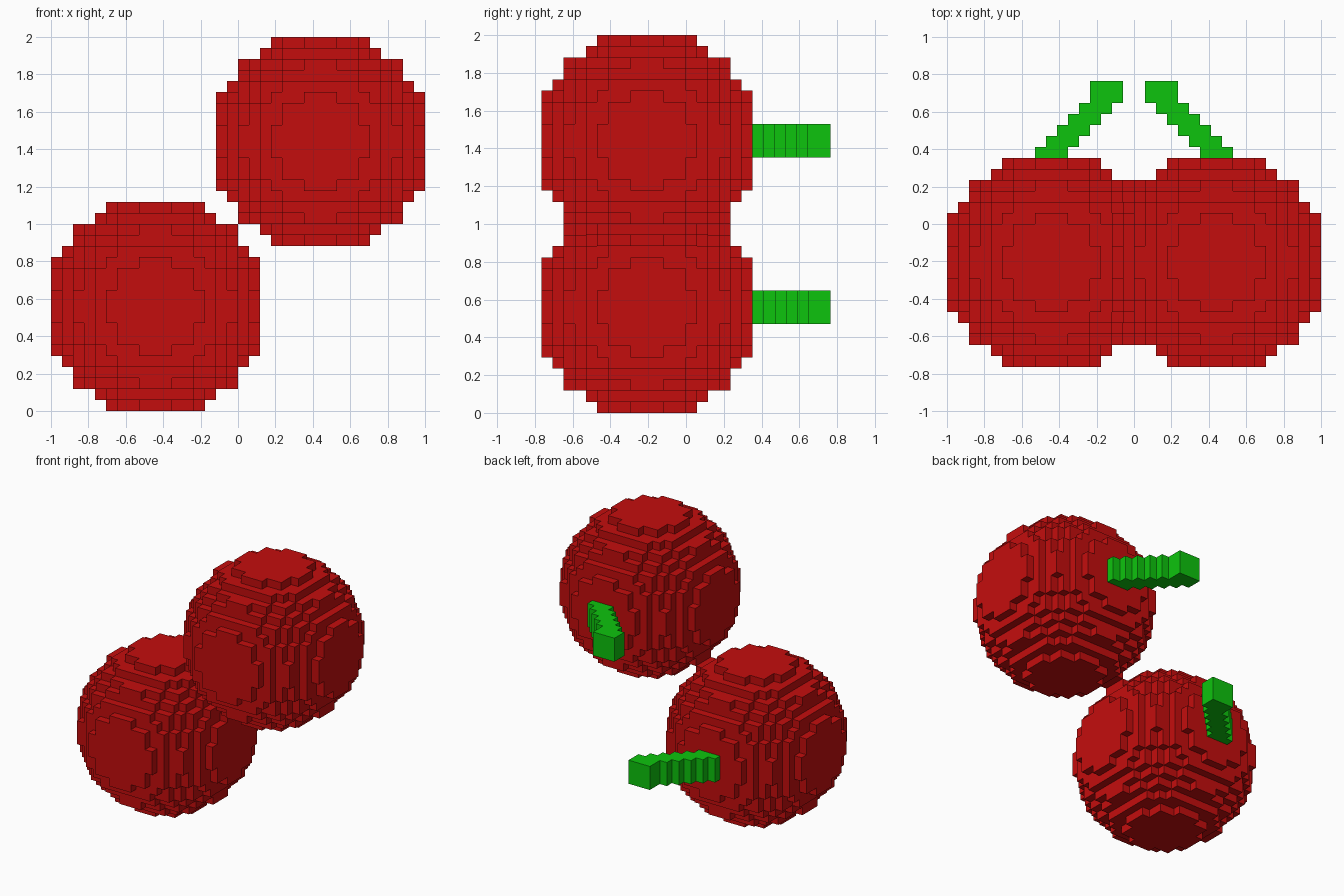
import bpy
import bmesh
from mathutils import Vector

if "Cube" in bpy.data.objects:
    bpy.data.objects.remove(bpy.data.objects["Cube"])

V = 2 / 34          # size of one cube cell
R = 9               # whole cells from fruit centre to its outer layer
CENTRE_Y = -0.765 + (R + 0.5) * V


def material(name, rgb):
    mat = bpy.data.materials.new(name)
    mat.diffuse_color = (*rgb, 1)
    mat.use_nodes = True
    mat.node_tree.nodes["Principled BSDF"].inputs["Base Color"].default_value = mat.diffuse_color
    return mat


def cell_object(name, cells, centre, mat):
    """Skin a set of integer cells, keeping only the exposed cube sides."""
    bm = bmesh.new()
    verts = {}

    def vert(p):
        key = tuple(round(2 * c) for c in p)
        if key not in verts:
            verts[key] = bm.verts.new(p * V)
        return verts[key]

    for cell in cells:
        for axis in range(3):
            for sign in (-1, 1):
                n = Vector((0, 0, 0))
                n[axis] = sign
                if tuple(int(a + b) for a, b in zip(cell, n)) in cells:
                    continue
                u = Vector((0, 0, 0))
                u[(axis + 1) % 3] = 0.5
                w = n.cross(u)
                mid = Vector(cell) + n * 0.5
                bm.faces.new([vert(mid + d) for d in (-u - w, u - w, u + w, w - u)])
    mesh = bpy.data.meshes.new(name)
    bm.to_mesh(mesh)
    bm.free()
    mesh.materials.append(mat)
    obj = bpy.data.objects.new(name, mesh)
    obj.location = centre
    bpy.context.collection.objects.link(obj)


red = material("cherry red", (0.55, 0.004, 0.004))
green = material("stem green", (0.004, 0.55, 0.004))

# Round fruit made of cells
span = range(-R, R + 1)
ball = {(x, y, z) for x in span for y in span for z in span
        if x * x + y * y + z * z < 100}

for label, side in (("left", -1), ("right", 1)):
    centre = (side * 7.5 * V, CENTRE_Y, (17 + side * 7.5) * V)
    cell_object(label + "_cherry", ball, centre, red)

    # Stem steps backward and inward, three cells wide and high
    stem = {(dx - side * min(row, 5), R + 1 + row, dz)
            for row in range(7) for dx in (-1, 0, 1) for dz in (-1, 0, 1)}
    cell_object(label + "_stem", stem, centre, green)
